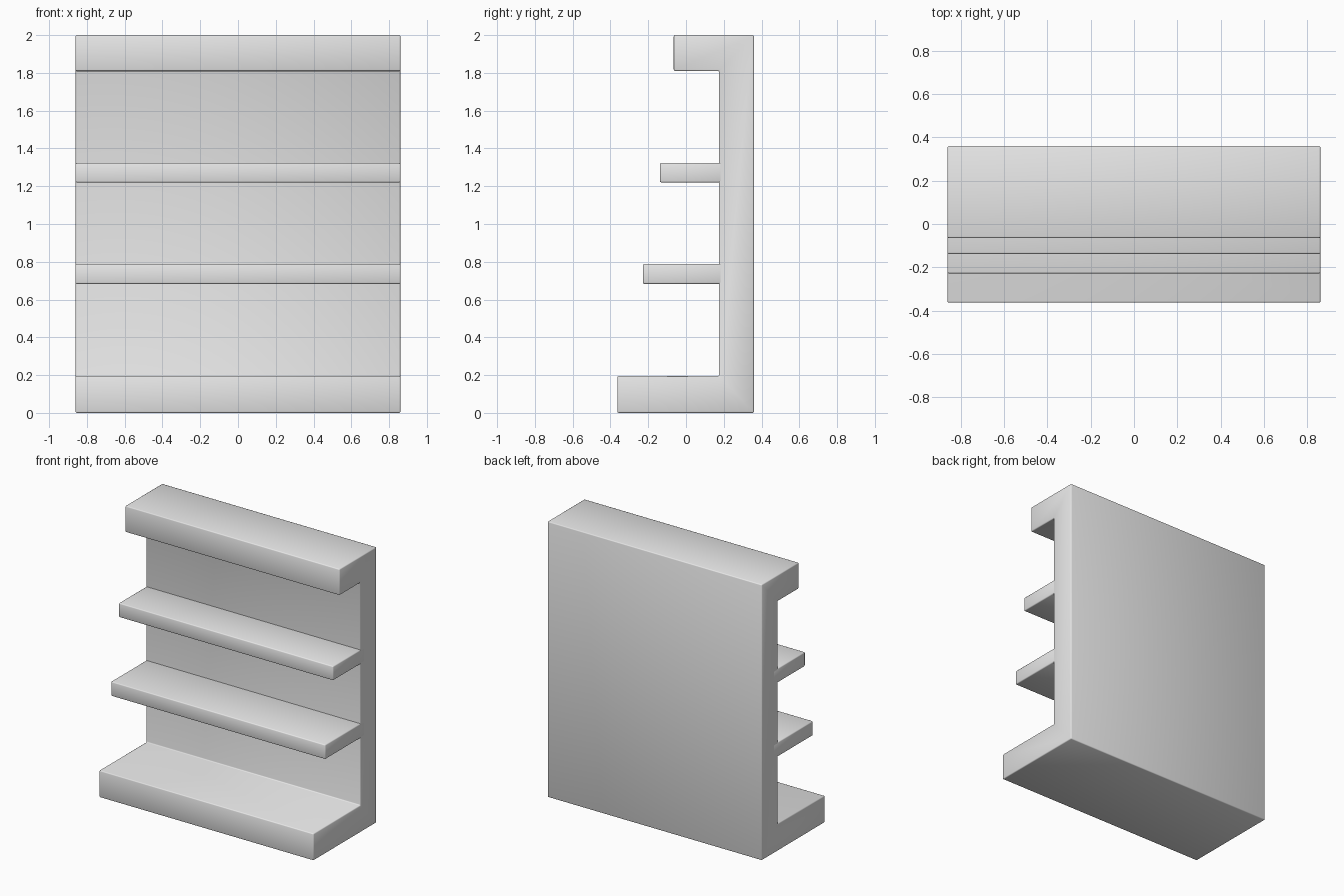
import bpy
import bmesh

cube = bpy.data.objects.get("Cube")
if cube:
    bpy.data.objects.remove(cube, do_unlink=True)

HALF_WIDTH = 0.86
BACK, WALL = 0.36, 0.175

grey = bpy.data.materials.new("plain grey")
grey.use_nodes = True
grey.diffuse_color = (0.8, 0.8, 0.8, 1)
grey.node_tree.nodes["Principled BSDF"].inputs["Base Color"].default_value = (0.8, 0.8, 0.8, 1)


def extrude_profile(name, profile):
    """Extrude a (y, z) side profile across the full width with softened edges."""
    bm = bmesh.new()
    face = bm.faces.new([bm.verts.new((-HALF_WIDTH, y, z)) for y, z in profile])
    side = bmesh.ops.extrude_face_region(bm, geom=[face])["geom"]
    for v in side:
        if isinstance(v, bmesh.types.BMVert):
            v.co.x = HALF_WIDTH
    bmesh.ops.recalc_face_normals(bm, faces=bm.faces)
    mesh = bpy.data.meshes.new(name)
    bm.to_mesh(mesh)
    bm.free()
    mesh.materials.append(grey)
    obj = bpy.data.objects.new(name, mesh)
    bpy.context.collection.objects.link(obj)
    bevel = obj.modifiers.new("soft_edges", "BEVEL")
    bevel.width = 0.007
    bevel.segments = 2
    mesh.shade_smooth()
    return obj


# Back wall with the thick base and the top ledge in one piece
extrude_profile("case", [
    (BACK, 0), (BACK, 2), (-0.065, 2), (-0.065, 1.81),
    (WALL, 1.81), (WALL, 0.195), (-0.363, 0.195), (-0.363, 0),
])

# Two thin shelves, the lower one deeper, let into the wall
for name, front, bottom, top in (("lower_shelf", -0.228, 0.683, 0.788),
                                 ("upper_shelf", -0.138, 1.22, 1.323)):
    extrude_profile(name, [(front, bottom), (WALL + 0.05, bottom),
                           (WALL + 0.05, top), (front, top)])
